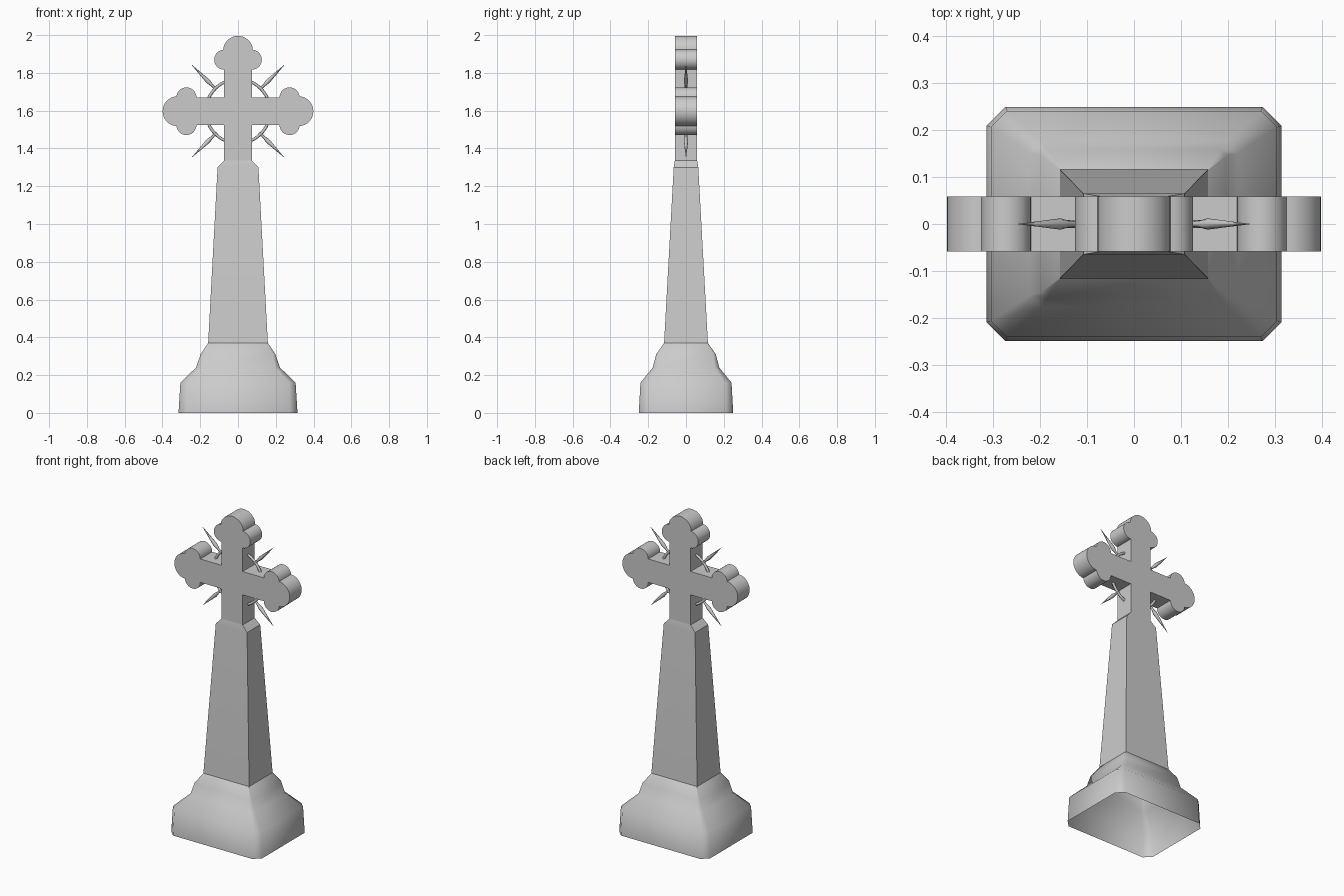
import bpy, bmesh
from math import sin, cos, pi, radians
from mathutils import Matrix, Vector

if "Cube" in bpy.data.objects:
    bpy.data.objects.remove(bpy.data.objects["Cube"])

CZ = 1.597  # height of the cross centre


def finish(name, bm, angle):
    bmesh.ops.remove_doubles(bm, verts=bm.verts, dist=0.0001)
    bmesh.ops.recalc_face_normals(bm, faces=bm.faces)
    me = bpy.data.meshes.new(name)
    bm.to_mesh(me)
    bm.free()
    ob = bpy.data.objects.new(name, me)
    bpy.context.collection.objects.link(ob)
    bpy.ops.object.select_all(action='DESELECT')
    ob.select_set(True)
    bpy.context.view_layer.objects.active = ob
    bpy.ops.object.shade_smooth_by_angle(angle=radians(angle))
    return ob


def bridge(bm, rings):
    for a, b in zip(rings, rings[1:]):
        for i in range(len(a)):
            j = (i + 1) % len(a)
            bm.faces.new((a[i], a[j], b[j], b[i]))


def rect(hx, hy, z, c=0):
    # rectangle ring, with chamfered corners when c > 0
    if c == 0:
        return [(hx, -hy, z), (hx, hy, z), (-hx, hy, z), (-hx, -hy, z)]
    return [(hx, -hy + c, z), (hx, hy - c, z), (hx - c, hy, z), (-hx + c, hy, z),
            (-hx, hy - c, z), (-hx, -hy + c, z), (-hx + c, -hy, z), (hx - c, -hy, z)]


def loft(name, levels, angle):
    bm = bmesh.new()
    bridge(bm, [[bm.verts.new(p) for p in rect(*lv)] for lv in levels])
    return finish(name, bm, angle)


# Plinth, open underneath
loft("plinth", [(.315, .25, 0, .041), (.305, .241, .16, .034), (.222, .176, .24, .025),
                (.198, .158, .31, .012), (.158, .116, .37, .001)], 60)

# Tapered shaft with sloping shoulders
loft("shaft", [(.158, .116, .37), (.108, .065, 1.30), (.072, .059, 1.337)], 30)


# Cross with three-lobed arm ends
def arc(cx, cy, r, a0, a1, n):
    return [(cx + r * cos(radians(a0 + (a1 - a0) * i / n)),
             cy + r * sin(radians(a0 + (a1 - a0) * i / n))) for i in range(n + 1)]


H = .073
half = [(H, H)] + arc(.273, H, .053, 180, 5, 14)
arm = [(u, -v) for u, v in half] + arc(.32, 0, .079, -76, 76, 14) + [(u, v) for u, v in reversed(half)]
outline = list(arm)                                  # right arm
outline += [(-v, u) for u, v in arm[1:]]             # top arm
outline += [(-u, -v) for u, v in arm[1:]]            # left arm
outline += [(-H, 1.33 - CZ), (H, 1.33 - CZ)]         # stem
bm = bmesh.new()
face = bm.faces.new([bm.verts.new((u, -.059, v + CZ)) for u, v in outline])
ext = bmesh.ops.extrude_face_region(bm, geom=[face], use_keep_orig=True)
bmesh.ops.translate(bm, vec=(0, .118, 0),
                    verts=[g for g in ext["geom"] if isinstance(g, bmesh.types.BMVert)])
finish("cross", bm, 35)

# Thin ring behind the arms
bm = bmesh.new()
rings = []
for i in range(48):
    a = 2 * pi * i / 48
    rings.append([bm.verts.new(((.17 + .008 * cos(b)) * cos(a), .008 * sin(b),
                                CZ + (.17 + .008 * cos(b)) * sin(a)))
                  for b in (2 * pi * k / 8 for k in range(8))])
bridge(bm, rings + rings[:1])
finish("halo_ring", bm, 60)

# Four pointed rays on the diagonals
for k in range(4):
    bm = bmesh.new()
    prof = [(.16, .006), (.195, .007), (.222, .012), (.35, .0004)]
    rings = [[bm.verts.new((r * cos(pi * j / 4), r * sin(pi * j / 4), d)) for j in range(8)]
             for d, r in prof]
    bridge(bm, rings)
    bm.faces.new(rings[0])
    bm.faces.new(rings[-1])
    m = Matrix.Translation(Vector((0, 0, CZ))) @ Matrix.Rotation(pi / 4 + k * pi / 2, 4, 'Y')
    bmesh.ops.transform(bm, matrix=m, verts=bm.verts)
    finish("ray_%d" % (k + 1), bm, 50)
